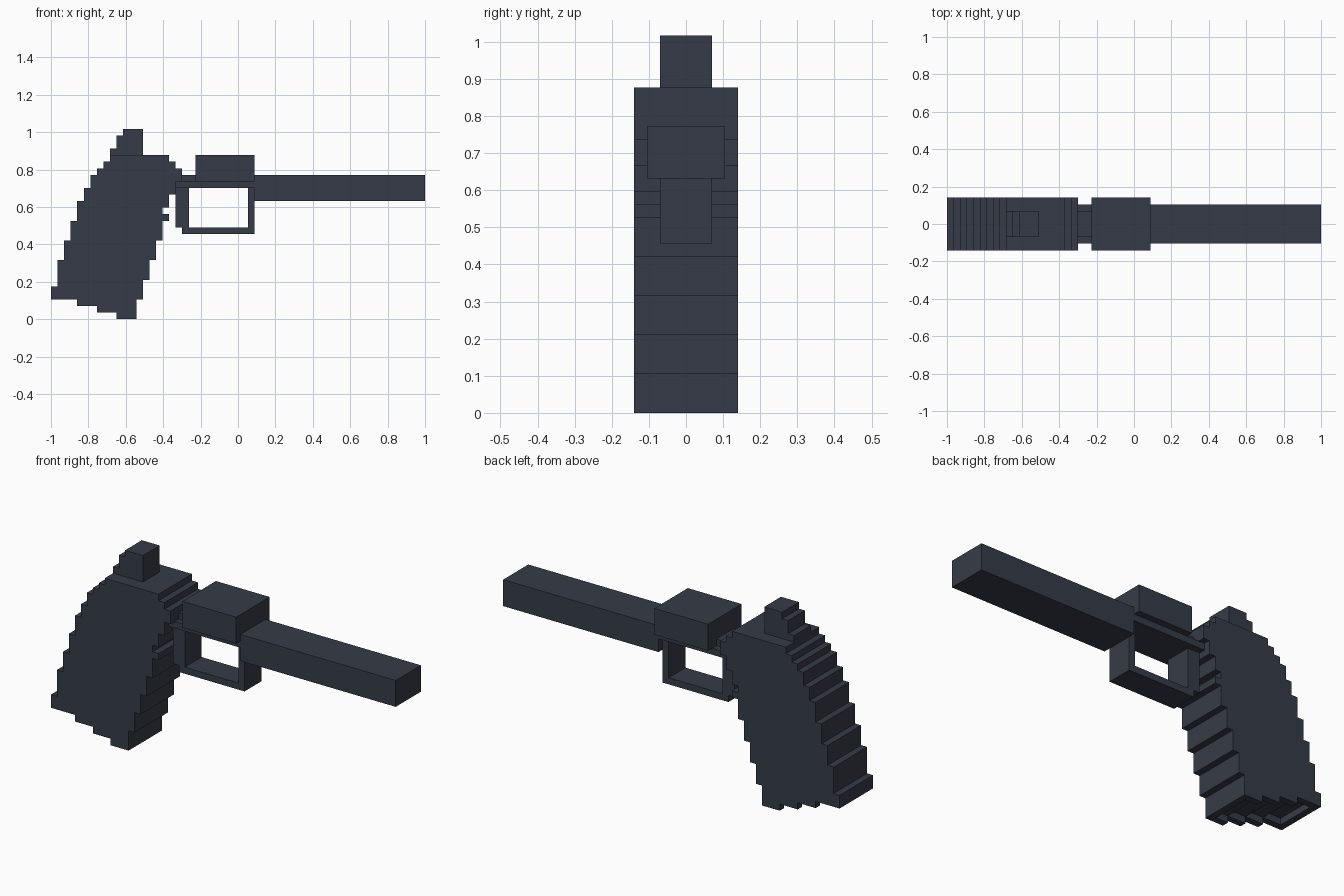
import bpy
import bmesh

if "Cube" in bpy.data.objects:
    bpy.data.objects.remove(bpy.data.objects["Cube"])

U = 2 / 57  # one block of the blocky grid

mat = bpy.data.materials.new("dark_slate")
mat.diffuse_color = (0.036, 0.044, 0.063, 1)
mat.use_nodes = True
mat.node_tree.nodes["Principled BSDF"].inputs["Base Color"].default_value = mat.diffuse_color


def extrude_profile(name, points, half):
    """Extrude an x-z outline (grid units) to +-half in y."""
    bm = bmesh.new()
    verts = [bm.verts.new((x * U - 1, -half * U, z * U)) for x, z in points]
    face = bm.faces.new(verts)
    ext = bmesh.ops.extrude_face_region(bm, geom=[face])
    moved = [v for v in ext["geom"] if isinstance(v, bmesh.types.BMVert)]
    bmesh.ops.translate(bm, verts=moved, vec=(0, 2 * half * U, 0))
    bmesh.ops.recalc_face_normals(bm, faces=bm.faces)
    mesh = bpy.data.meshes.new(name)
    bm.to_mesh(mesh)
    bm.free()
    mesh.materials.append(mat)
    obj = bpy.data.objects.new(name, mesh)
    bpy.context.collection.objects.link(obj)
    return obj


def block(name, x0, x1, z0, z1, half):
    return extrude_profile(name, [(x0, z0), (x1, z0), (x1, z1), (x0, z1)], half)


def stairs(steps):
    """Turn (x, z_start, z_end) risers into a stepped outline."""
    return [(x, z) for x, a, b in steps for z in (a, b)]


# Grip: back edge upwards, front edge downwards, then stepped base
back = [(0, 3, 5), (1, 5, 9), (2, 9, 12), (3, 12, 15), (4, 15, 18),
        (5, 18, 20), (6, 20, 22), (7, 22, 23), (8, 23, 24), (9, 24, 25)]
front = [(18, 25, 24), (19, 24, 23), (20, 23, 21), (19, 21, 19), (18, 19, 17),
         (17, 17, 16), (18, 16, 15), (17, 15, 12), (16, 12, 9), (15, 9, 6),
         (14, 6, 3), (13, 3, 0)]
base = [(10, 0, 1), (7, 1, 2), (4, 2, 3)]
grip = extrude_profile("grip", stairs(back + front + base), 4)

# Shallow recess under the grip, leaving a rim
recess = extrude_profile("grip_recess_cutter", stairs(
    [(12, -1, 1), (10, 1, 2), (7, 2, 3), (4, 3, 4), (1, 4, -1)]), 3)
recess.hide_render = True
recess.hide_viewport = True
cut = grip.modifiers.new("recess", "BOOLEAN")
cut.operation = "DIFFERENCE"
cut.solver = "EXACT"
cut.object = recess

# Hammer
extrude_profile("hammer", stairs(
    [(9, 25, 26), (10, 26, 28), (11, 28, 29), (14, 29, 25)]), 2)

# Frame between grip and barrel
block("frame_lower", 19, 31, 20, 21, 3)
block("frame_upper", 20, 22, 21, 22, 2)

# Trigger guard
block("guard_rear", 19, 21, 14, 20, 2)
block("guard_bottom", 20, 31, 13, 14, 2)
block("guard_front", 30, 31, 14, 20, 2)

# Cylinder and barrel
block("cylinder", 22, 31, 21, 25, 4)
block("barrel", 31, 57, 18, 22, 3)
